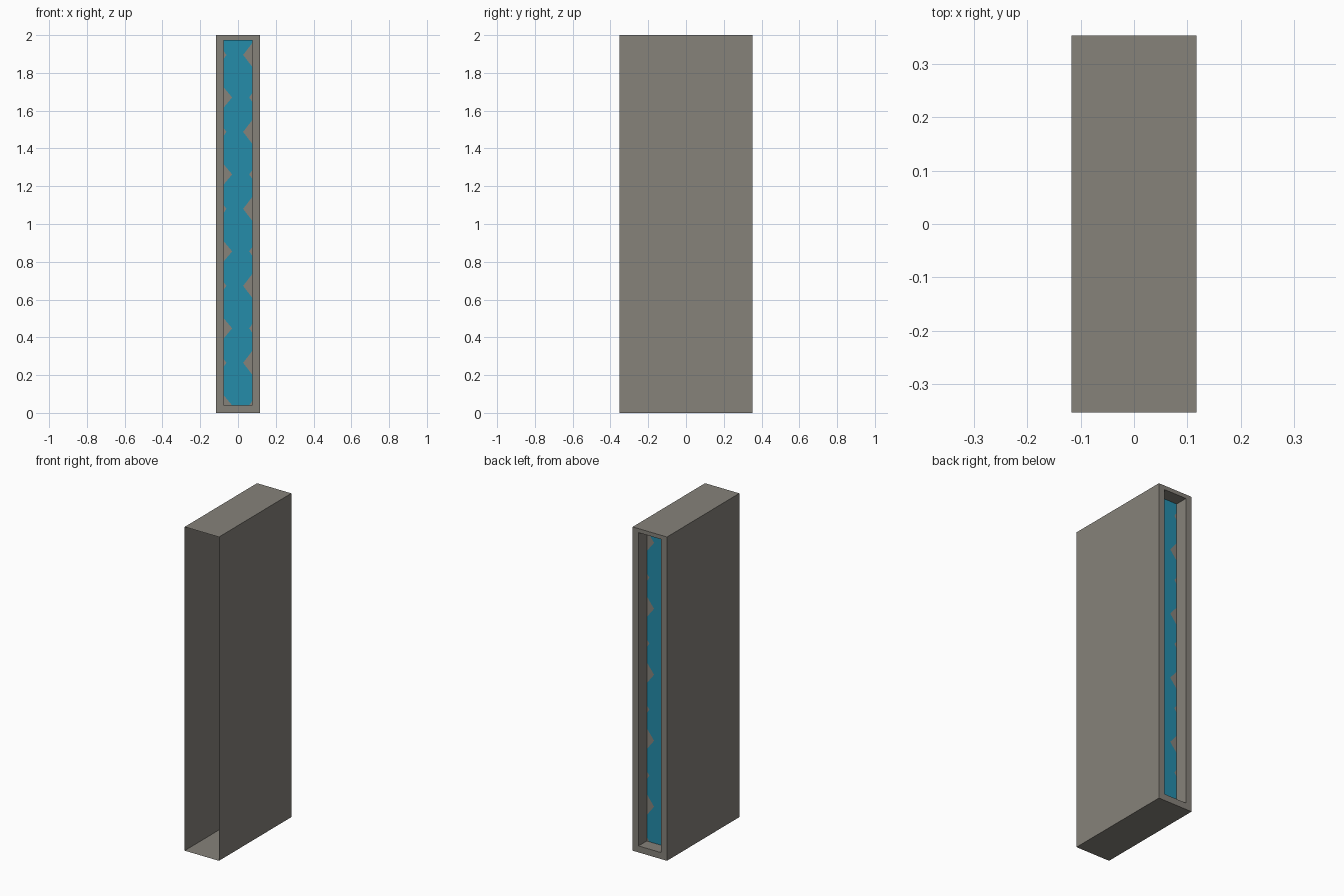
import bpy, bmesh

if "Cube" in bpy.data.objects:
    bpy.data.objects.remove(bpy.data.objects["Cube"])

W, D = 0.117, 0.353            # half width, half depth
IW, Z0, Z1 = 0.077, 0.04, 1.975  # opening half width, bottom, top
PY = D - 0.08                  # depth of the recessed panel


def material(name, rgb):
    m = bpy.data.materials.new(name)
    m.diffuse_color = (*rgb, 1)
    m.use_nodes = True
    m.node_tree.nodes["Principled BSDF"].inputs["Base Color"].default_value = m.diffuse_color
    return m


grey = material("warm grey", (0.238, 0.223, 0.195))
blue = material("teal blue", (0.018, 0.262, 0.402))


def finish(name, bm, mats):
    me = bpy.data.meshes.new(name)
    bm.to_mesh(me)
    bm.free()
    for m in mats:
        me.materials.append(m)
    ob = bpy.data.objects.new(name, me)
    bpy.context.collection.objects.link(ob)
    return ob


# Casing: open front, thin walls, framed recess at the back
bm = bmesh.new()
rings = []
for hw, za, zb, y in ((W, 0, 2, -D), (W, 0, 2, D), (IW, Z0, Z1, D), (IW, Z0, Z1, PY)):
    rings.append([bm.verts.new((x, y, z)) for x, z in ((-hw, za), (hw, za), (hw, zb), (-hw, zb))])
for a, b in zip(rings, rings[1:]):
    for i in range(4):
        j = (i + 1) % 4
        bm.faces.new((a[i], a[j], b[j], b[i]))
finish("casing", bm, [grey])

# Panel: blue sheet with a repeating grey tooth pattern down both edges
PERIOD, LEFT_TIP, RIGHT_TIP = 0.4075, 0.04, 0.265
teeth = {-1: [], 1: []}  # per side: (centre z, half height, width)
for k in range(6):
    zl, zr = LEFT_TIP + k * PERIOD, RIGHT_TIP + k * PERIOD
    teeth[-1] += [(zl, 0.055, 0.046), (zr, 0.022, 0.016)]
    teeth[1] += [(zr, 0.065, 0.05), (zl, 0.025, 0.018)]


def width(side, z):
    return max([0] + [w * (1 - abs(z - c) / h) for c, h, w in teeth[side]])


levels = {Z0, Z1}
for side in teeth:
    for c, h, w in teeth[side]:
        levels |= {round(z, 4) for z in (c - h, c, c + h) if Z0 < z < Z1}
levels = sorted(levels)

bm = bmesh.new()
rows = []
for z in levels:
    xs = (-IW, -IW + width(-1, z), IW - width(1, z), IW)
    row = []
    for x in xs:
        if row and abs(x - row[-1].co.x) < 1e-3:
            row.append(row[-1])
        else:
            row.append(bm.verts.new((x, PY, z)))
    rows.append(row)
for a, b in zip(rows, rows[1:]):
    for i in range(3):
        vs = list(dict.fromkeys((a[i], b[i], b[i + 1], a[i + 1])))
        if len(vs) > 2:
            bm.faces.new(vs).material_index = 0 if i == 1 else 1
finish("recessed_panel", bm, [blue, grey])
